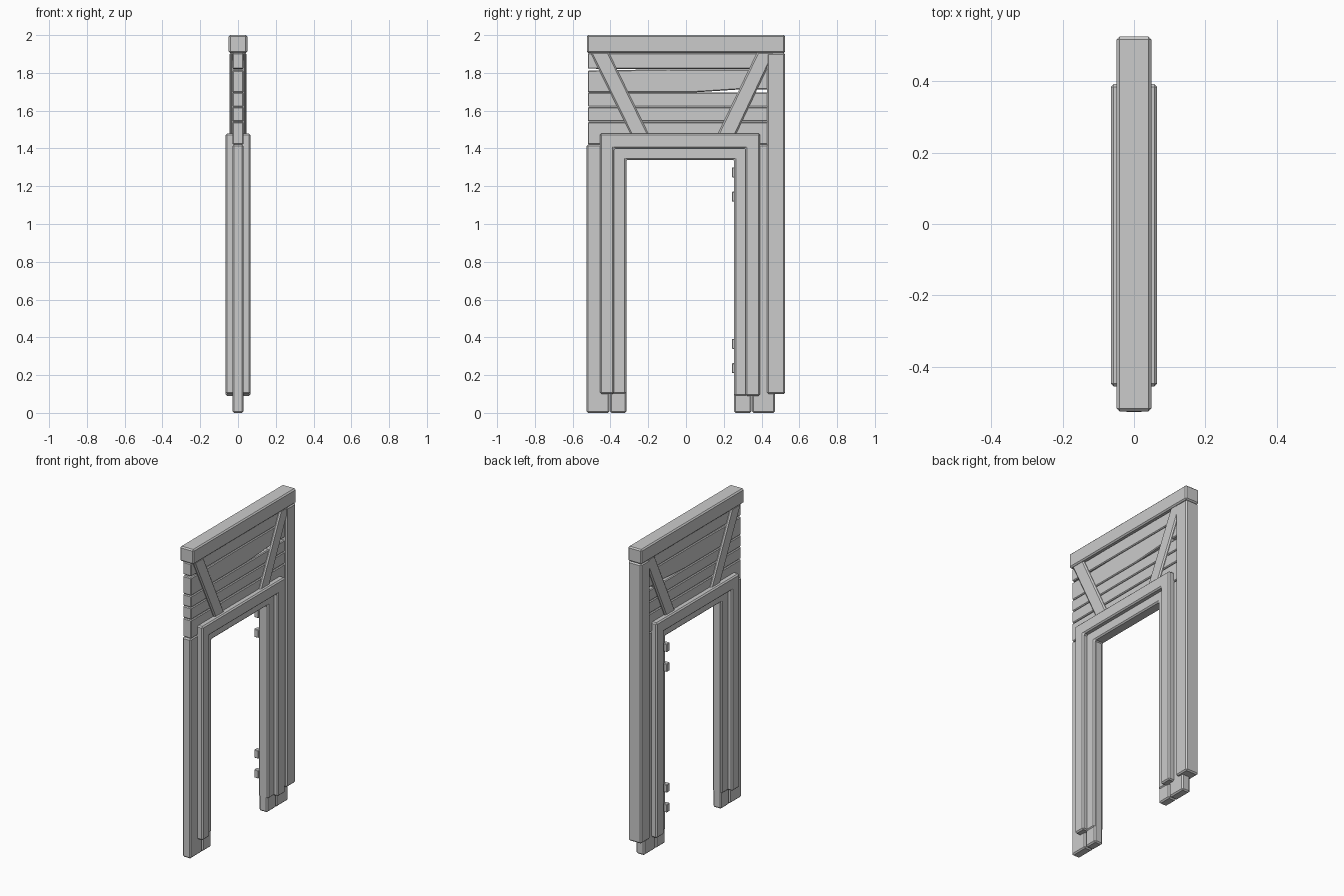
import bpy, bmesh

cube = bpy.data.objects.get("Cube")
if cube:
    bpy.data.objects.remove(cube, do_unlink=True)

grey = bpy.data.materials.new("weathered grey")
grey.use_nodes = True
colour = (0.6, 0.6, 0.6, 1)
grey.diffuse_color = colour
grey.node_tree.nodes["Principled BSDF"].inputs["Base Color"].default_value = colour


def slab(name, outline, half, centre=0.0, bevel=0.008):
    """Extrude a (y, z) outline along x and soften its edges."""
    bm = bmesh.new()
    face = bm.faces.new([bm.verts.new((centre - half, y, z)) for y, z in outline])
    grown = bmesh.ops.extrude_face_region(bm, geom=[face])
    moved = [g for g in grown["geom"] if isinstance(g, bmesh.types.BMVert)]
    bmesh.ops.translate(bm, verts=moved, vec=(2 * half, 0, 0))
    bmesh.ops.recalc_face_normals(bm, faces=bm.faces)
    mesh = bpy.data.meshes.new(name)
    bm.to_mesh(mesh)
    bm.free()
    mesh.materials.append(grey)
    obj = bpy.data.objects.new(name, mesh)
    bpy.context.collection.objects.link(obj)
    if bevel:
        mod = obj.modifiers.new("soft_edges", "BEVEL")
        mod.width = bevel
        mod.segments = 1
        mod.limit_method = "ANGLE"
    return obj


def box(name, y0, y1, z0, z1, half, **kw):
    return slab(name, [(y0, z0), (y1, z0), (y1, z1), (y0, z1)], half, **kw)


def arch(name, outer, inner, top, under, left_foot, right_foot, half):
    """Upside-down U: two legs and a lintel."""
    (a, d), (b, c) = outer, inner
    return slab(name, [(a, left_foot), (b, left_foot), (b, under), (c, under),
                       (c, right_foot), (d, right_foot), (d, top), (a, top)], half)


# Heavy beam and end post
box("top_beam", -0.525, 0.525, 1.905, 2.0, 0.049)
box("end_post", 0.43, 0.525, 0.1, 1.905, 0.046)

# Upright wall planks beside the opening
box("front_outer_plank", -0.527, -0.405, 0, 1.42, 0.029)
box("front_inner_plank", -0.402, -0.315, 0, 1.40, 0.029)
box("back_inner_plank", 0.255, 0.347, 0, 1.40, 0.029)
box("back_outer_plank", 0.35, 0.47, 0, 1.42, 0.029)

# Horizontal boards above the opening, two with uneven edges
slab("board_top", [(-0.52, 1.822), (0.45, 1.82), (0.45, 1.904), (-0.52, 1.904)], 0.03, bevel=0.005)
slab("board_uneven", [(-0.52, 1.697), (0.05, 1.697), (0.28, 1.712), (0.45, 1.712),
                      (0.45, 1.818), (-0.1, 1.819), (-0.52, 1.813)], 0.03, bevel=0.005)
for i, (low, high) in enumerate([(1.621, 1.695), (1.543, 1.619), (1.42, 1.54)]):
    box(f"board_lower_{i + 1}", -0.52, 0.45, low, high, 0.03, bevel=0.005)

# Stepped door surround
arch("outer_surround", (-0.455, 0.392), (-0.38, 0.315), 1.48, 1.40, 0.1, 0.09, 0.065)
arch("inner_surround", (-0.39, 0.325), (-0.317, 0.256), 1.41, 1.34, 0.1, 0.09, 0.035)

# Slanting braces
slab("front_brace", [(-0.29, 1.47), (-0.195, 1.47), (-0.41, 1.91), (-0.507, 1.91)], 0.042)
slab("back_brace", [(0.165, 1.47), (0.262, 1.47), (0.47, 1.91), (0.378, 1.91)], 0.042)

# Hinge knuckles on the back jamb
for i, z in enumerate([0.237, 0.365, 1.145, 1.273]):
    box(f"hinge_{i + 1}", 0.243, 0.275, z - 0.026, z + 0.026, 0.016, centre=-0.04, bevel=0.003)
